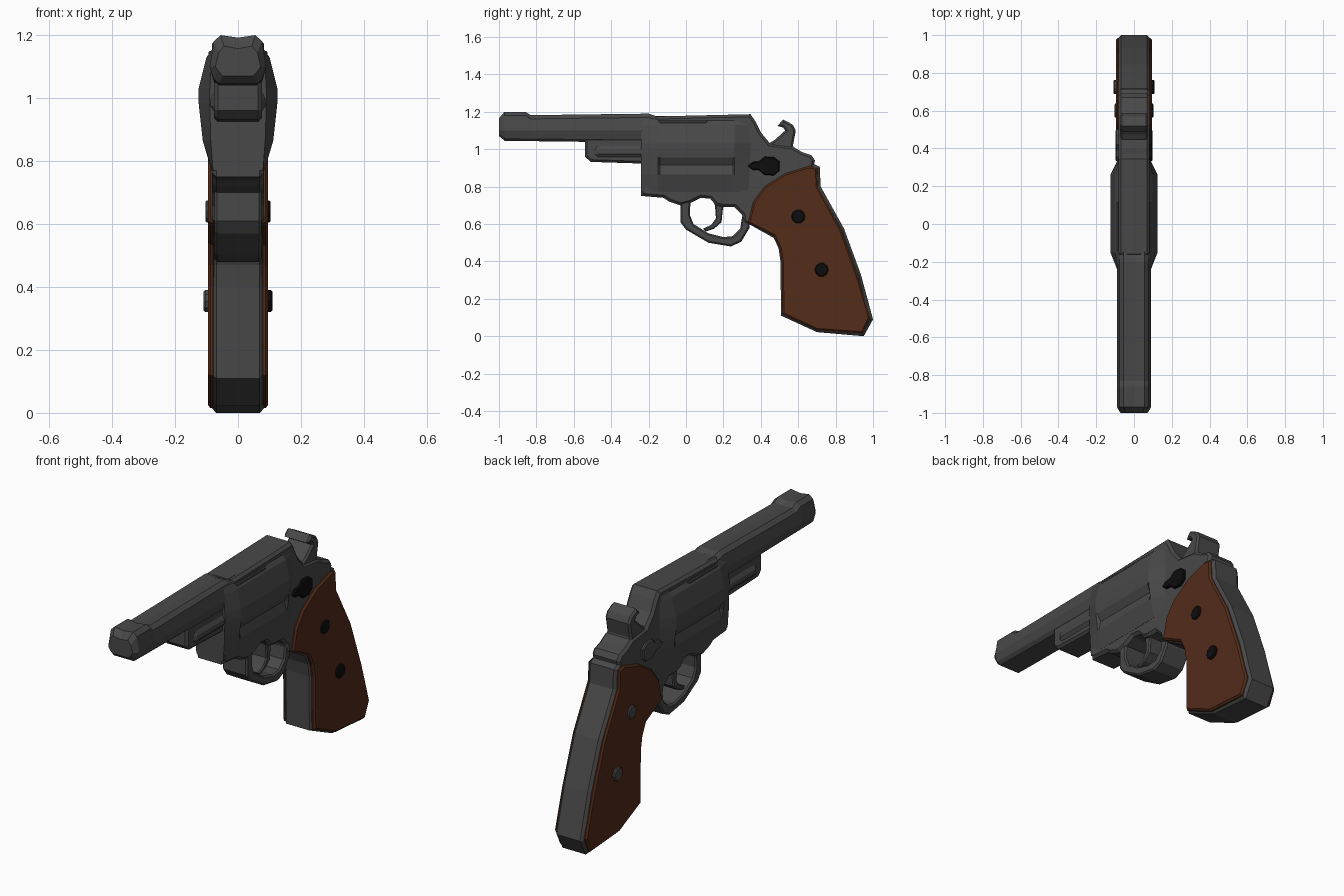
import bpy, bmesh, math


def material(name, rgb):
    m = bpy.data.materials.new(name)
    m.diffuse_color = (*rgb, 1)
    return m


STEEL = material("dark_steel", (0.065, 0.065, 0.065))
WOOD = material("grip_wood", (0.085, 0.025, 0.01))
BLACK = material("black_fitting", (0.004, 0.004, 0.004))


def finish(name, bm, mat):
    bmesh.ops.recalc_face_normals(bm, faces=bm.faces)
    me = bpy.data.meshes.new(name)
    bm.to_mesh(me)
    bm.free()
    me.materials.append(mat)
    ob = bpy.data.objects.new(name, me)
    bpy.context.collection.objects.link(ob)
    return ob


def prism(name, pts, x0, x1, bevel=0.012, mat=STEEL):
    """Side profile (y, z) extruded from x0 to x1, cap edges chamfered."""
    bm = bmesh.new()
    a = [bm.verts.new((x0, y, z)) for y, z in pts]
    b = [bm.verts.new((x1, y, z)) for y, z in pts]
    n = len(pts)
    caps = [bm.faces.new(a), bm.faces.new(b[::-1])]
    for i in range(n):
        j = (i + 1) % n
        bm.faces.new((a[j], a[i], b[i], b[j]))
    bmesh.ops.recalc_face_normals(bm, faces=bm.faces)
    if bevel:
        edges = [e for f in caps for e in f.edges]
        bmesh.ops.bevel(bm, geom=edges, offset=bevel, segments=1,
                        affect='EDGES', clamp_overlap=False)
    return finish(name, bm, mat)


def loft(name, stations, mat=STEEL):
    """Skin half sections (x, z), mirrored in x, placed along y."""
    bm = bmesh.new()
    rings = []
    for y, half in stations:
        full = half + [(-x, z) for x, z in half[::-1] if x > 0]
        rings.append([bm.verts.new((x, y, z)) for x, z in full])
    n = len(rings[0])
    for r, s in zip(rings, rings[1:]):
        for i in range(n):
            j = (i + 1) % n
            bm.faces.new((r[i], r[j], s[j], s[i]))
    bm.faces.new(rings[0])
    bm.faces.new(rings[-1][::-1])
    return finish(name, bm, mat)


# Barrel with raised front sight and rounded muzzle
def bar(zb, zt, k=1.0):
    return [(0, zt - .008), (.055 * k, zt), (.077 * k, zt - .02), (.09 * k, 1.10),
            (.077 * k, zb + .015), (.06 * k, zb), (0, zb)]


loft("barrel", [(-1.0, bar(1.07, 1.165, .8)), (-.97, bar(1.045, 1.2)),
                (-.86, bar(1.043, 1.2)), (-.83, bar(1.043, 1.182)),
                (-.2, bar(1.035, 1.19)), (-.16, bar(1.03, 1.177)), (-.1, bar(1.03, 1.177))])

# Housing below the barrel, with a rod ridge on each side
prism("underlug", [(-.54, 1.06), (-.54, .96), (-.51, .932), (-.2, .922), (-.2, 1.06)],
      -.076, .076)
rod = [(0, 1.02), (.076, 1.018), (.088, .998), (.088, .975), (.076, .958), (0, .958)]
loft("ejector_rod", [(-.49, [(x * .85, z) for x, z in rod]), (-.47, rod), (-.2, rod)])

# Frame and grip core in one side profile
prism("frame", [
    (-.24, .93), (-.24, .75), (-.12, .74), (-.09, .72), (-.03, .70), (.03, .715),
    (.08, .74), (.13, .735), (.16, .70), (.2, .69), (.26, .69), (.30, .65),
    (.31, .605), (.345, .595), (.47, .525), (.495, .47), (.505, .40), (.508, .11),
    (.70, .022), (.95, 0), (1.0, .09), (.935, .33), (.845, .575), (.72, .80),
    (.715, .905), (.685, .92), (.69, .94), (.67, .968), (.62, .985), (.57, 1.015),
    (.45, 1.03), (.40, 1.09), (.37, 1.15), (.345, 1.187), (-.16, 1.175)],
    -.083, .083, .014)

# Fluted cylinder bulge
plain = [(0, 1.16), (.078, 1.16), (.1, 1.13), (.125, 1.03), (.125, .985),
         (.122, .955), (.117, .91), (.112, .865), (.084, .77), (0, .77)]
fluted = list(plain)
fluted[6] = (.100, .915)


def squash(k):
    return [(x if x < .078 else .078 + (x - .078) * k, z) for x, z in plain]


loft("cylinder", [(-.24, squash(.25)), (-.15, plain), (-.14, fluted),
                  (.25, fluted), (.26, plain), (.345, squash(.1))])

# Hammer
prism("hammer", [(.43, 1.0), (.45, 1.035), (.475, 1.05), (.53, 1.10), (.52, 1.115),
                 (.488, 1.125), (.52, 1.158), (.57, 1.132), (.587, 1.10),
                 (.572, 1.02), (.585, .98)], -.074, .074, .01)

# Trigger guard loop and trigger
prism("trigger_guard", [
    (-.03, .73), (-.03, .61), (0, .57), (.12, .50), (.24, .48), (.295, .505),
    (.34, .58), (.34, .64), (.30, .64), (.29, .575), (.25, .535), (.20, .53),
    (.12, .55), (.04, .60), (.02, .65), (.025, .73)], -.074, .074, .008)
prism("trigger", [(.13, .75), (.155, .70), (.16, .63), (.135, .595), (.09, .575),
                  (.105, .56), (.15, .575), (.19, .61), (.197, .68), (.215, .75)],
      -.06, .06, .006)

# Paired side parts: wooden panels, screws, latch, top strap ridge
panel = [(.332, .605), (.36, .72), (.42, .80), (.53, .87), (.66, .91), (.70, .90),
         (.705, .80), (.83, .57), (.92, .32), (.985, .10), (.945, .015), (.70, .032),
         (.515, .118), (.512, .40), (.50, .47), (.47, .535)]
latch = [(.33, .91), (.355, .932), (.39, .935), (.42, .96), (.47, .958), (.50, .935),
         (.50, .885), (.47, .86), (.42, .862), (.39, .888), (.355, .89)]
ridge = [(-.145, 1.128), (-.12, 1.122), (.09, 1.122), (.115, 1.15), (-.145, 1.15)]
for side, s, fitting in (("right", 1, BLACK), ("left", -1, STEEL)):
    prism("grip_panel_" + side, panel, s * .07, s * .096, .009, WOOD)
    prism("latch_" + side, latch, s * .07, s * .097, .005, fitting)
    prism("strap_ridge_" + side, ridge, s * .07, s * .093, .004)
    for i, (cy, cz, x) in enumerate(((.60, .64, .104), (.725, .355, .109))):
        ring = [(cy + .037 * math.cos(a * math.pi / 5), cz + .037 * math.sin(a * math.pi / 5))
                for a in range(10)]
        prism(f"grip_screw_{side}_{i + 1}", ring, s * .07, s * x, .005, fitting)
